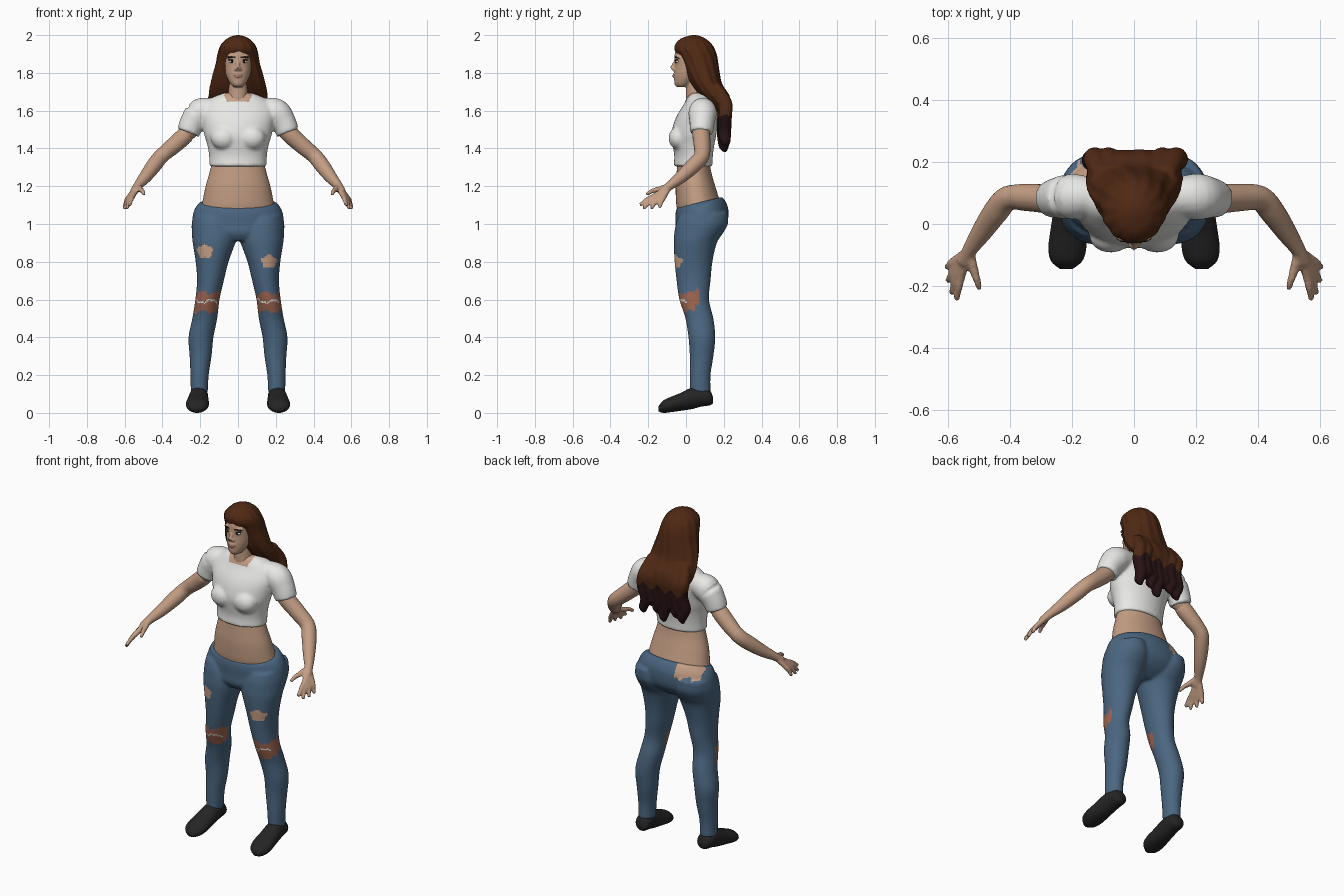
import bpy, bmesh, math
from mathutils import Vector, Matrix

cube = bpy.data.objects.get("Cube")
if cube:
    bpy.data.objects.remove(cube, do_unlink=True)


def material(name, *rgb):
    mat = bpy.data.materials.new(name)
    mat.use_nodes = True
    mat.diffuse_color = (*rgb, 1)
    shader = mat.node_tree.nodes["Principled BSDF"]
    shader.inputs["Base Color"].default_value = (*rgb, 1)
    shader.inputs["Roughness"].default_value = 0.8
    return mat


skin = material("skin", .55, .34, .23)
scrape = material("scraped skin", .34, .13, .08)
lips = material("lips", .42, .21, .15)
denim = material("denim blue", .07, .135, .22)
white = material("shirt white", .8, .8, .78)
black = material("shoe black", .018, .018, .019)
brown = material("hair brown", .08, .022, .007)
burgundy = material("hair burgundy", .02, .006, .007)
eye_white = material("eye white", .6, .56, .52)
dark = material("eye dark", .015, .01, .008)

X, Y, Z = Vector((1, 0, 0)), Vector((0, 1, 0)), Vector((0, 0, 1))


def spline(rows, steps):
    """Catmull-Rom points through rows of equal length."""
    rows = [Vector(r) for r in rows]
    out = []
    for i in range(len(rows) - 1):
        p, q = rows[i], rows[i + 1]
        o, r = rows[max(i - 1, 0)], rows[min(i + 2, len(rows) - 1)]
        for k in range(steps):
            t = k / steps
            out.append(p + (q - o) * t / 2 + (o * 2 - p * 5 + q * 4 - r) * t * t / 2
                       + (p * 3 - o - q * 3 + r) * t ** 3 / 2)
    return out + [rows[-1]]


def loft(bm, rows, axes=None, ripple=0, n=40, steps=5):
    """Closed skin over ellipses (x, y, z, a, b); tube frame if no axes."""
    pts = spline(rows, steps)
    rings = []
    for i, p in enumerate(pts):
        if axes:
            u, v = axes
        else:
            t = pts[min(i + 1, len(pts) - 1)] - pts[max(i - 1, 0)]
            t = Vector(t[:3])
            u = t.cross(X + Z).normalized()
            v = t.cross(u).normalized()
        ring = []
        for k in range(n):
            a = math.tau * k / n
            g = 1 + ripple * math.cos(13 * a + i * .12)
            ring.append(bm.verts.new(Vector(p[:3]) + u * (p[3] * g * math.cos(a))
                                     + v * (p[4] * g * math.sin(a))))
        rings.append(ring)
    for lo, hi in zip(rings, rings[1:]):
        for k in range(n):
            bm.faces.new((lo[k], lo[k - 1], hi[k - 1], hi[k]))
    bm.faces.new(rings[0])
    bm.faces.new(rings[-1][::-1])


def stack(bm, rows, side=1, **kw):
    """Upright loft from rows (z, x inner, x outer, y front, y back)."""
    full = [r if len(r) == 5 else (r[0], -r[1], *r[1:]) for r in rows]
    loft(bm, [(side * (a + b) / 2, (f + k) / 2, z, (b - a) / 2, (k - f) / 2)
              for z, a, b, f, k in full], (X, Y), **kw)


def tube(bm, rows, side=1):
    loft(bm, [(side * x, y, z, r, r) for x, y, z, r in rows], n=20)


def ball(bm, centre, size):
    bmesh.ops.create_uvsphere(bm, u_segments=16, v_segments=10, radius=1,
                              matrix=Matrix.Translation(centre) @ Matrix.Diagonal((*size, 1)))


def finish(name, bm, mats, voxel=0, rule=None, smooth=3):
    """Make the object, fuse its volumes and colour faces by rule."""
    bmesh.ops.recalc_face_normals(bm, faces=bm.faces)
    mesh = bpy.data.meshes.new(name)
    bm.to_mesh(mesh)
    bm.free()
    obj = bpy.data.objects.new(name, mesh)
    bpy.context.collection.objects.link(obj)
    if voxel:
        fuse = obj.modifiers.new("fuse", "REMESH")
        fuse.mode, fuse.voxel_size = "VOXEL", voxel
        relax = obj.modifiers.new("relax", "SMOOTH")
        relax.factor, relax.iterations = .5, smooth
        bpy.context.view_layer.update()
        ev = obj.evaluated_get(bpy.context.evaluated_depsgraph_get())
        fused = bpy.data.meshes.new_from_object(ev)
        obj.modifiers.clear()
        obj.data = fused
        bpy.data.meshes.remove(mesh)
        mesh = fused
    mesh.materials.clear()
    for m in mats:
        mesh.materials.append(m)
    for p in mesh.polygons:
        p.use_smooth = True
        p.material_index = rule(*p.center) if rule else 0


# Body: torso, neck base, arms and hands
bm = bmesh.new()
stack(bm, [(1, .18, -.035, .19), (1.08, .194, -.048, .192), (1.12, .188, -.053, .18),
           (1.2, .172, -.055, .155), (1.27, .152, -.05, .135), (1.34, .138, -.045, .125),
           (1.45, .14, -.04, .12), (1.58, .12, .01, .13), (1.65, .065, .005, .11),
           (1.7, .05, 0, .1)])
wrist = (.53, -.085, 1.203)
fingers = [((.556, -.165, 1.15), (.572, -.245, 1.1)), ((.569, -.162, 1.138), (.588, -.225, 1.08)),
           ((.578, -.145, 1.132), (.6, -.185, 1.08)), ((.582, -.122, 1.135), (.604, -.14, 1.085)),
           ((.515, -.15, 1.182), (.497, -.21, 1.155))]
for s in (1, -1):
    tube(bm, [(.225, .085, 1.545, .048), (.265, .08, 1.485, .048), (.335, .085, 1.42, .045),
              (.405, .083, 1.36, .041), (.445, .04, 1.31, .041), (.49, -.025, 1.25, .034),
              (*wrist, .024), (.55, -.125, 1.172, .022)], s)
    for knuckle, tip in fingers:
        bend = Vector(knuckle).lerp(Vector(tip), .5) + Z * .006
        tube(bm, [(*wrist, .015), (*knuckle, .0145), (*bend, .012), (*tip, .0095)], s)
finish("body", bm, [skin], .0075, smooth=2)

# Head: skull, neck, nose, lips, brows
bm = bmesh.new()
stack(bm, [(1.725, .022, -.048, .01), (1.74, .038, -.06, .03), (1.77, .056, -.063, .07),
           (1.8, .067, -.063, .1), (1.84, .075, -.06, .13), (1.88, .077, -.062, .14),
           (1.92, .073, -.054, .14), (1.96, .055, -.03, .12), (1.98, .02, .02, .08)])
stack(bm, [(1.64, .058, .0, .11), (1.7, .05, .0, .1), (1.8, .05, .005, .1)])
tube(bm, [(0, -.053, 1.868, .008), (0, -.066, 1.842, .009), (0, -.076, 1.823, .012)])
for s in (1, -1):
    ball(bm, (s * .01, -.066, 1.82), (.01, .011, .008))
    ball(bm, (s * .034, -.042, 1.884), (.026, .016, .009))
ball(bm, (0, -.06, 1.791), (.024, .011, .006))
ball(bm, (0, -.06, 1.781), (.02, .012, .006))


def face_colour(x, y, z):
    ax = abs(x)
    if y > -.015:
        return 0
    if (x / .025) ** 2 + ((z - 1.786) / .011) ** 2 < 1:
        return 1
    brow = 1.884 - 6 * (ax - .035) ** 2
    return 2 if .014 < ax < .056 and abs(z - brow) < .0055 else 0


finish("head", bm, [skin, lips, dark], .005, face_colour, 2)

# Eyes: ball, pupil and upper lash line
for s, side in ((1, "left"), (-1, "right")):
    for part, c, size, mat in (("eye", (.032, -.045, 1.86), (.016, .011, .008), eye_white),
                               ("pupil", (.031, -.052, 1.86), (.007, .006, .007), dark),
                               ("lash", (.033, -.047, 1.868), (.019, .011, .003), dark)):
        bm = bmesh.new()
        ball(bm, (s * c[0], c[1], c[2]), size)
        finish(side + "_" + part, bm, [mat])

# Cropped shirt with short sleeves and a round neckline
bm = bmesh.new()
stack(bm, [(1.305, .152, -.066, .14), (1.36, .153, -.062, .142), (1.42, .163, -.072, .15),
           (1.47, .178, -.078, .16), (1.53, .19, -.066, .168), (1.58, .198, -.045, .172),
           (1.63, .185, -.014, .165), (1.67, .135, .005, .15), (1.695, .07, .02, .12)])
for s in (1, -1):
    ball(bm, (s * .075, -.038, 1.455), (.07, .055, .062))
    tube(bm, [(.13, .09, 1.61, .06), (.2, .088, 1.59, .075), (.24, .085, 1.54, .067),
              (.264, .081, 1.483, .061)], s)
finish("cropped_shirt", bm, [white, skin], .0095,
       lambda x, y, z: int(z > 1.648 and math.hypot(x, y - .045) < .074))

# Jeans: hips and legs, with torn patches
bm = bmesh.new()
hips = [(1.115, .192, -.047, .19), (1.1, .215, -.052, .205), (1.06, .236, -.056, .224),
        (1, .244, -.055, .218), (.95, .235, -.055, .18), (.91, .15, -.03, .12)]
stack(bm, hips[::-1])
leg = [(.11, .16, .25, .022, .13), (.2, .155, .252, .02, .13), (.3, .14, .256, .02, .145),
       (.4, .13, .262, .013, .155), (.5, .11, .242, -.003, .145), (.6, .098, .226, -.035, .122),
       (.7, .075, .217, -.05, .13), (.8, .05, .224, -.06, .14), (.9, .014, .24, -.065, .163),
       (.95, .003, .244, -.062, .195), (1, .01, .245, -.054, .222), (1.05, .035, .235, -.04, .222)]
for s in (1, -1):
    stack(bm, leg, s)
for v in bm.verts:  # waistline dips to the front
    v.co.z += (v.co.y - .07) * .2 * max(0, (v.co.z - 1) / .1)


def denim_colour(x, y, z):
    wave = .008 * math.sin(75 * x) + .004 * math.sin(190 * x)
    if y < .045 and abs(z - .585 + wave) < .05:
        return 3 if abs(z - .59 - wave) < .004 and y < .01 else 2
    if x > .19 and abs(y - .06) < .012 and abs(z - .615) < .055 - 2 * abs(y - .06):
        return 2
    for cx, cz in ((-.175, .855), (.165, .8)):
        r = 1 + .12 * math.sin(5 * math.atan2(z - cz, x - cx))
        if y < .03 and math.hypot((x - cx) / .042, (z - cz) / .034) < r:
            return 1
    if y > .1 and abs(x + .14) < .065 and z > 1.07 + wave:
        return 1
    return 0


finish("jeans", bm, [denim, skin, scrape, white], .0085, denim_colour)

# Shoes: lofted from heel to toe
shoe = [(.142, .022, .05, .085), (.125, .042, .04, .122), (.08, .049, .033, .138),
        (.03, .052, .02, .134), (-.03, .058, .011, .105), (-.08, .061, .004, .085),
        (-.12, .05, .0, .066), (-.145, .02, .008, .036)]
for s, side in ((1, "left"), (-1, "right")):
    bm = bmesh.new()
    loft(bm, [(s * (.211 - y * .05), y, (lo + hi) / 2, w, (hi - lo) / 2)
              for y, w, lo, hi in shoe], (X, Z))
    finish(side + "_shoe", bm, [black])

# Hair: rippled crown and wavy locks down the back
bm = bmesh.new()
stack(bm, [(1.57, .1, .18, .23), (1.62, .142, .14, .24), (1.68, .155, .07, .23),
           (1.74, .145, .025, .192), (1.8, .13, -.006, .178), (1.85, .116, -.026, .17),
           (1.89, .109, -.042, .163), (1.92, .102, -.06, .153), (1.95, .089, -.058, .137),
           (1.98, .06, -.03, .105), (1.995, .03, .01, .075), (2, .01, .03, .055)], ripple=.025, n=104)
for i in range(7):
    x = (i - 3) * .043
    end = 1.38 + .03 * (i % 3) + .008 * abs(i - 3)
    y = .2 + .008 * (abs(i - 3) > 1)
    loft(bm, [(x * .8, .16, 1.74, .03, .025), (x, y, 1.65, .034, .035),
              (x + .012, y, 1.57, .033, .035), (x - .008, y - .003, 1.49, .032, .034),
              (x + .008, y, end + .03, .025, .027), (x, y + .005, end, .007, .008)], (X, Y), ripple=.04)
finish("hair", bm, [brown, burgundy], .0075,
       lambda x, y, z: int(z < 1.585 + .018 * math.sin(70 * x)), 2)
